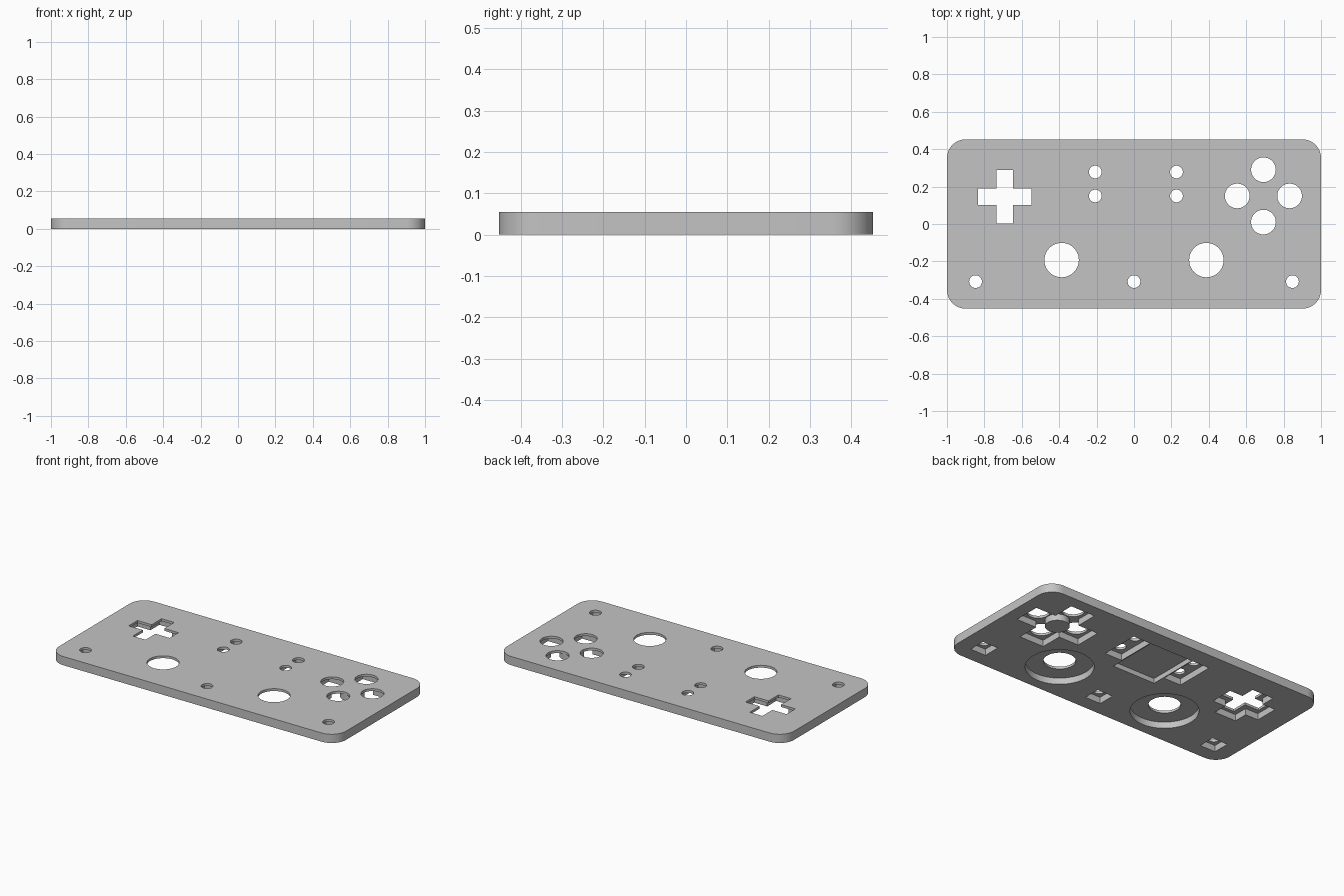
import bpy
import bmesh
import math

cube = bpy.data.objects.get("Cube")
if cube:
    bpy.data.objects.remove(cube, do_unlink=True)

THICK = 0.055      # plate thickness
DEEP = 0.04        # ceiling of the main pockets
SHALLOW = 0.03     # ceiling of the board pocket

grey = bpy.data.materials.new("plain_grey")
grey.use_nodes = True
colour = (0.55, 0.55, 0.55, 1)
grey.diffuse_color = colour
grey.node_tree.nodes["Principled BSDF"].inputs["Base Color"].default_value = colour


def prism(name, outline, z0, z1):
    """Extrude a closed outline between two heights."""
    bm = bmesh.new()
    face = bm.faces.new([bm.verts.new((x, y, z0)) for x, y in outline])
    ext = bmesh.ops.extrude_face_region(bm, geom=[face])
    moved = [g for g in ext["geom"] if isinstance(g, bmesh.types.BMVert)]
    bmesh.ops.translate(bm, verts=moved, vec=(0, 0, z1 - z0))
    bmesh.ops.recalc_face_normals(bm, faces=bm.faces)
    mesh = bpy.data.meshes.new(name)
    bm.to_mesh(mesh)
    bm.free()
    mesh.materials.append(grey)
    obj = bpy.data.objects.new(name, mesh)
    bpy.context.collection.objects.link(obj)
    return obj


def circle(x, y, r, n=48):
    return [(x + r * math.cos(math.tau * i / n), y + r * math.sin(math.tau * i / n)) for i in range(n)]


def rect(x, y, hx, hy):
    return [(x - hx, y - hy), (x + hx, y - hy), (x + hx, y + hy), (x - hx, y + hy)]


def plus(x, y, reach, w):
    quarter = [(reach, -w), (reach, w), (w, w)]
    pts = []
    for _ in range(4):
        pts += [(x + a, y + b) for a, b in quarter]
        quarter = [(-b, a) for a, b in quarter]
    return pts


def rounded(hx, hy, r, steps=12):
    pts = []
    for k, (sx, sy) in enumerate([(1, 1), (-1, 1), (-1, -1), (1, -1)]):
        for i in range(steps + 1):
            a = math.pi / 2 * (k + i / steps)
            pts.append((sx * (hx - r) + r * math.cos(a), sy * (hy - r) + r * math.sin(a)))
    return pts


def select(obj):
    bpy.ops.object.select_all(action="DESELECT")
    obj.select_set(True)
    bpy.context.view_layer.objects.active = obj


plate = prism("face_plate", rounded(1.0, 0.4525, 0.1), 0, THICK)


def cut(outline, top=THICK + 0.05):
    """Cut upward from below the plate; the default goes right through."""
    tool = prism("cutter", outline, -0.05, top)
    tool.hide_render = True
    mod = plate.modifiers.new("cut", "BOOLEAN")
    mod.operation = "DIFFERENCE"
    mod.solver = "EXACT"
    mod.object = tool
    select(plate)
    bpy.ops.object.modifier_apply(modifier=mod.name)
    bpy.data.objects.remove(tool, do_unlink=True)


# Board pocket and the paired small-button pockets
cut(rect(0.01, 0.175, 0.15, 0.165), SHALLOW)
for x in (-0.207, 0.227):
    cut(rect(x, 0.215, 0.06, 0.125), DEEP)
    for y in (0.15, 0.278):
        cut(circle(x, y, 0.034))

# Direction pad
cut(plus(-0.69, 0.145, 0.165, 0.075), DEEP)
cut(plus(-0.69, 0.145, 0.143, 0.044))

# Four round buttons
bx, by = 0.692, 0.15
cut(plus(bx, by, 0.225, 0.085), DEEP)
for dx, dy in [(0.14, 0), (-0.14, 0), (0, 0.14), (0, -0.14)]:
    cut(circle(bx + dx, by + dy, 0.066))

# Thumb sticks
for x in (-0.387, 0.387):
    cut(circle(x, -0.193, 0.195, 64), DEEP)
    cut(circle(x, -0.193, 0.092))

# Lower small buttons
for x in (-0.847, 0, 0.847):
    cut(rect(x, -0.308, 0.054, 0.054), DEEP)
    cut(circle(x, -0.308, 0.034))

# Post between the round buttons
post = prism("button_post", circle(bx, by, 0.07), 0, DEEP + 0.005)

for obj in (plate, post):
    select(obj)
    bpy.ops.object.shade_smooth_by_angle(angle=math.radians(30))
